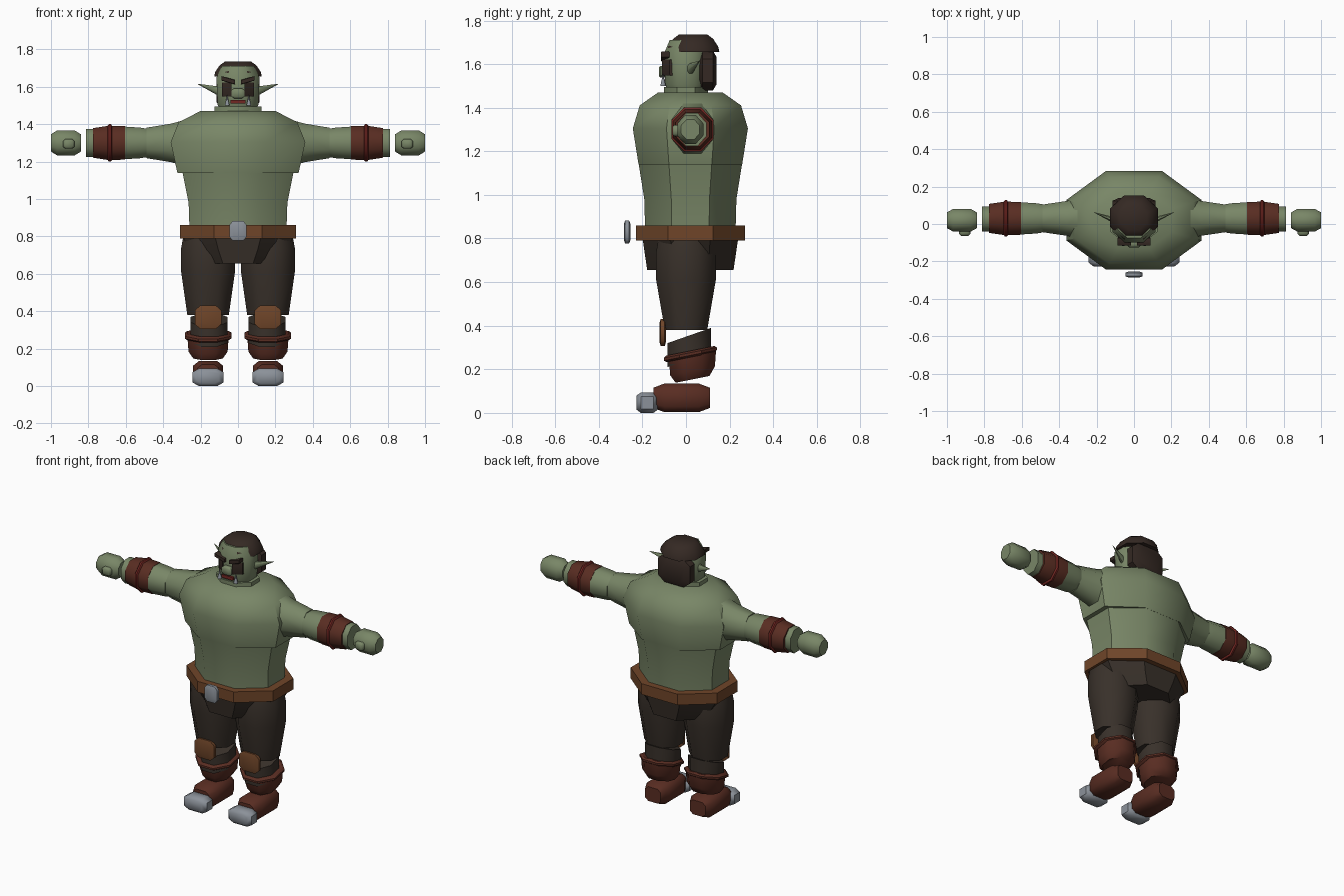
import bpy, bmesh, math

if "Cube" in bpy.data.objects:
    bpy.data.objects.remove(bpy.data.objects["Cube"], do_unlink=True)


def material(name, red, green, blue):
    mat = bpy.data.materials.new(name)
    mat.use_nodes = True
    color = (red, green, blue, 1)
    mat.diffuse_color = color
    mat.node_tree.nodes["Principled BSDF"].inputs["Base Color"].default_value = color
    return mat


skin = material("green skin", .19, .24, .135)
cloth = material("dark trousers", .04, .03, .023)
hair = material("dark hair", .035, .022, .017)
leather = material("red brown leather", .1, .026, .016)
tan = material("tan leather", .16, .06, .022)
metal = material("grey metal", .26, .285, .32)
trim = material("red trim", .17, .02, .016)

# Profiles: position along the axis, then scale of the section
STRAIGHT = [(-1, 1), (1, 1)]
CAPPED = [(-1, .7), (-.6, 1), (.6, 1), (1, .7)]
BANDED = [(-1, .9), (-.4, 1), (.4, 1), (1, .9)]
POINTED = [(-1, 1), (1, .05)]

# Corner cuts: regular octagon, rounded box, nearly square
OCTAGON = math.tan(math.pi / 8)
ROUNDED = .6
SQUARE = .85


def loft(name, mat, axis, centre, half, profile=CAPPED, cut=OCTAGON,
         side=1, smooth=50, shear=0, drift=(0, 0)):
    """Sweep a chamfered box section along an axis, scaled by the profile."""
    along = "xyz".index(axis)
    first, second = [i for i in range(3) if i != along]
    quarter = [(1, cut), (cut, 1), (-cut, 1), (-1, cut)]
    section = quarter + [(-a, -b) for a, b in quarter]

    bm = bmesh.new()
    loops = []
    for t, scale, *other in profile:
        scale_b = other[0] if other else scale
        loop = []
        for a, b in section:
            point = list(centre)
            point[first] += a * scale * half[first] + t * drift[0]
            point[second] += b * scale_b * half[second] + t * drift[1]
            point[along] += t * half[along] + shear * b * scale_b * half[second]
            point[0] *= side
            loop.append(bm.verts.new(point))
        loops.append(loop)
    for low, high in zip(loops, loops[1:]):
        for i in range(len(section)):
            bm.faces.new((low[i - 1], low[i], high[i], high[i - 1]))
    bm.faces.new(loops[0])
    bm.faces.new(loops[-1])

    # Smooth the gentle edges only
    bmesh.ops.recalc_face_normals(bm, faces=bm.faces)
    for face in bm.faces:
        face.smooth = True
    for edge in bm.edges:
        edge.smooth = edge.calc_face_angle() < math.radians(smooth)
    mesh = bpy.data.meshes.new(name)
    bm.to_mesh(mesh)
    bm.free()
    mesh.materials.append(mat)
    bpy.context.scene.collection.objects.link(bpy.data.objects.new(name, mesh))


def pair(name, *args, **options):
    """Build a part on the left and its mirror on the right."""
    loft("left_" + name, *args, side=1, **options)
    loft("right_" + name, *args, side=-1, **options)


# Torso
loft("belly", skin, "z", centre=(0, .02, .98), half=(.3, .24, .18),
     profile=[(-1, .86), (0, .88), (1, 1)])
loft("chest", skin, "z", centre=(0, .02, 1.305), half=(.36, .264, .165),
     profile=[(-1, .9), (0, 1), (.64, .88), (1, .56)])
loft("neck", skin, "z", centre=(0, 0, 1.47), half=(.125, .1, .025), profile=STRAIGHT)

# Hips and belt
loft("hips", cloth, "z", centre=(0, .02, .73), half=(.3, .22, .075),
     profile=[(-1, .65, .9), (0, .85, .95), (1, 1)], smooth=30)
loft("belt", tan, "z", centre=(0, .02, .825), half=(.31, .25, .035),
     profile=STRAIGHT, smooth=30)
loft("buckle", metal, "y", centre=(0, -.27, .83), half=(.046, .015, .053), cut=ROUNDED)

# Head
loft("head", skin, "z", centre=(0, 0, 1.59), half=(.115, .1, .12),
     profile=[(-1, .8), (-.7, .95), (.5, 1), (1, .75)])
loft("hair_cap", hair, "z", centre=(0, .033, 1.695), half=(.127, .12, .04),
     profile=[(-1, 1), (-.4, .96), (.5, .77), (1, .55)])
loft("back_hair", hair, "y", centre=(0, .1, 1.57), half=(.115, .04, .09), cut=ROUNDED)
loft("nose", skin, "y", centre=(0, -.105, 1.565), half=(.035, .02, .027), cut=ROUNDED)
loft("mouth", trim, "y", centre=(0, -.1, 1.52), half=(.04, .01, .01),
     profile=STRAIGHT, cut=SQUARE)
pair("brow", hair, "x", centre=(.052, -.095, 1.635), half=(.035, .02, .012),
     profile=STRAIGHT, cut=SQUARE, drift=(0, .01))
pair("eye_patch", hair, "x", centre=(.06, -.078, 1.585), half=(.025, .015, .037),
     profile=STRAIGHT, cut=SQUARE, drift=(.018, 0))
pair("tusk", metal, "z", centre=(.058, -.105, 1.527), half=(.013, .013, .028),
     profile=POINTED)
pair("ear", skin, "x", centre=(.157, .04, 1.595), half=(.058, .018, .026),
     profile=POINTED, drift=(.023, .02))

# Arms
pair("upper_arm", skin, "x", centre=(.38, .03, 1.3), half=(.11, .115, .127),
     profile=[(-1, 1), (-.2, .81), (1, .64)])
pair("forearm", skin, "x", centre=(.555, .03, 1.3), half=(.065, .087, .088),
     profile=[(-1, .87), (-.5, .93), (1, 1)])
pair("bracer", leather, "x", centre=(.69, .03, 1.3), half=(.085, .09, .092),
     profile=[(-1, .97), (0, 1), (1, .86)])
pair("bracer_band", trim, "x", centre=(.685, .03, 1.3), half=(.013, .097, .1),
     profile=BANDED)
pair("wrist", skin, "x", centre=(.785, .027, 1.3), half=(.027, .066, .075),
     profile=STRAIGHT)
pair("hand", skin, "x", centre=(.92, .02, 1.3), half=(.08, .06, .066))
pair("thumb", skin, "y", centre=(.905, -.04, 1.295), half=(.03, .023, .026), cut=ROUNDED)

# Legs
pair("thigh", cloth, "z", centre=(.16, 0, .59), half=(.144, .137, .21),
     profile=[(-1, .77, .71), (.1, 1), (.7, 1), (1, .92)])
pair("shin", cloth, "z", centre=(.155, .015, .3), half=(.1, .1, .055),
     profile=STRAIGHT, shear=.35)
pair("knee_pad", tan, "y", centre=(.16, -.107, .368), half=(.071, .015, .062),
     cut=ROUNDED)

# Boots
pair("boot_cuff", leather, "z", centre=(.16, .02, .27), half=(.124, .122, .015),
     profile=BANDED, shear=.2, smooth=30)
pair("boot_shaft", leather, "z", centre=(.16, .03, .21), half=(.11, .108, .056),
     profile=[(-1, .72), (-.3, .95), (1, 1)], shear=.2)
pair("boot_foot", leather, "y", centre=(.16, -.02, .069), half=(.08, .13, .066),
     cut=ROUNDED)
pair("toe_cap", metal, "y", centre=(.16, -.178, .047), half=(.082, .048, .047),
     cut=ROUNDED)
